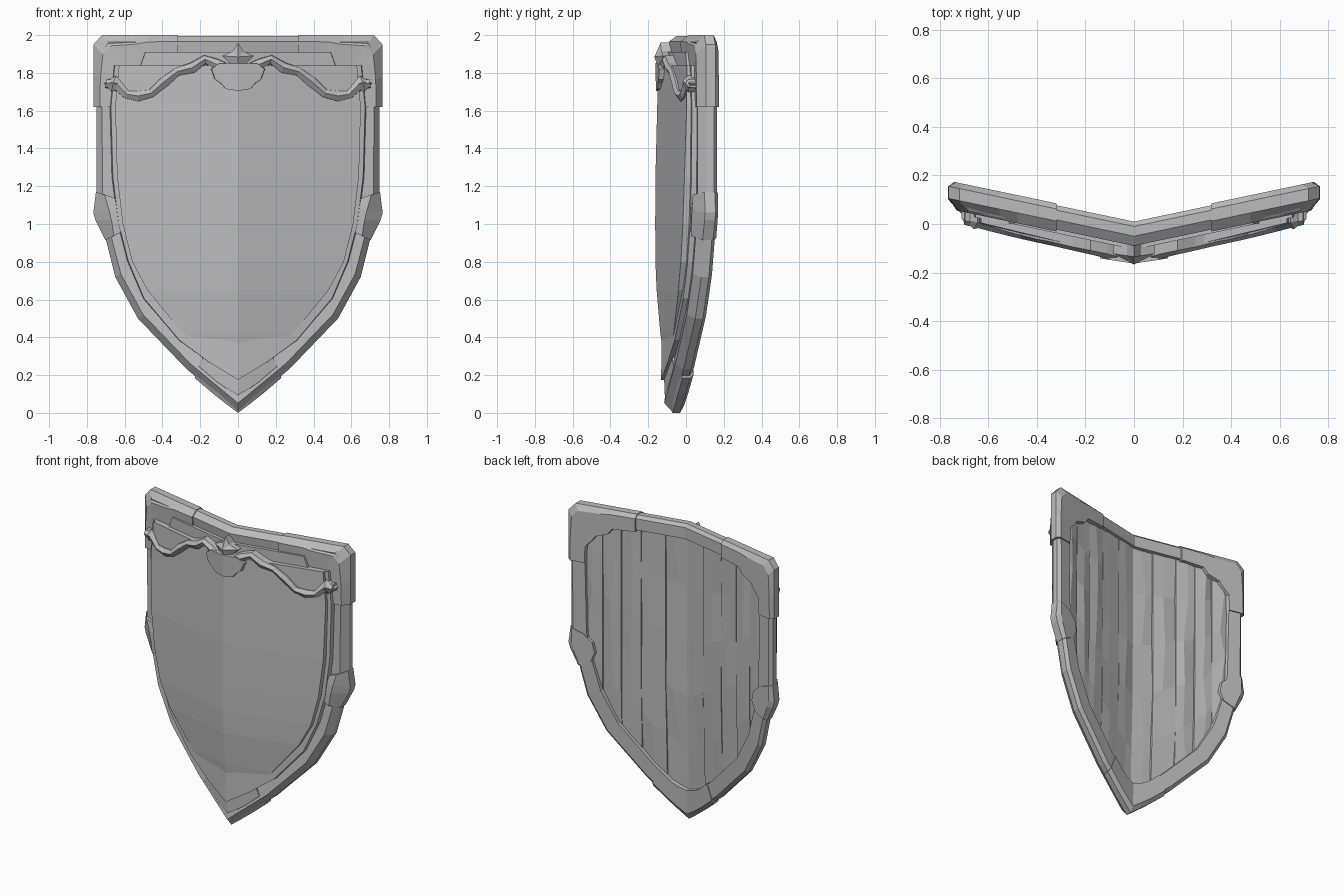
import bpy, bmesh, random
from mathutils import Matrix, Vector

random.seed(4)
cube = bpy.data.objects.get("Cube")
if cube:
    bpy.data.objects.remove(cube)

grey = bpy.data.materials.new("stone_grey")
grey.use_nodes = True
grey.diffuse_color = (0.5, 0.5, 0.5, 1)
grey.node_tree.nodes["Principled BSDF"].inputs["Base Color"].default_value = (0.5, 0.5, 0.5, 1)


def fold(x, z):
    """Front of the frame: a shallow V, drawn forward near the tip."""
    return -0.09 + 0.21 * abs(x) - 0.03 * max(0, 0.9 - z)


def face_y(x, z):
    """Front of the domed panel."""
    return (-0.163 + 0.24 * abs(x) + 0.055 * max(0, (0.9 - z) / 0.68) ** 2
            + 0.015 * max(0, (z - 1.2) / 0.6))


def loft(name, sections, closed=True, caps=(True, True), mirror=True):
    """Skin a row of matching sections, then mirror across x = 0."""
    bm = bmesh.new()
    rows = [[bm.verts.new(p) for p in s] for s in sections]
    n = len(rows[0])
    for a, b in zip(rows, rows[1:]):
        for i in range(n if closed else n - 1):
            j = (i + 1) % n
            bm.faces.new((a[i], a[j], b[j], b[i]))
    for use, row in zip(caps, (rows[0], rows[-1])):
        if use:
            bm.faces.new(row)
    bmesh.ops.remove_doubles(bm, verts=bm.verts, dist=0.0005)
    if mirror:
        bmesh.ops.mirror(bm, geom=bm.verts[:] + bm.edges[:] + bm.faces[:],
                         matrix=Matrix(), merge_dist=0.0005, axis='X')
    bmesh.ops.recalc_face_normals(bm, faces=bm.faces)
    mesh = bpy.data.meshes.new(name)
    bm.to_mesh(mesh)
    bm.free()
    mesh.materials.append(grey)
    obj = bpy.data.objects.new(name, mesh)
    bpy.context.collection.objects.link(obj)
    return obj


def rim(name, stations, profile, caps=(True, True)):
    """Sweep a profile of (across, depth) between outer and inner outlines."""
    sections = []
    for ox, oz, ix, iz in stations:
        s = []
        for t, d in profile:
            x, z = ox + (ix - ox) * t, oz + (iz - oz) * t
            s.append((x, fold(x, z) + d, z))
        sections.append(s)
    return loft(name, sections, caps=caps)


def plate(name, outline, front, back, grow=0.0):
    """Folded plate from a half outline; grow widens the back edge."""
    f = [(x, front(x, z), z) for x, z in outline]
    b = [(x * (1 + grow), back(x, z), z) for x, z in outline]
    return loft(name, [f, b], closed=False)


# Outer frame
frame_profile = [(0.3, 0), (0, 0.04), (0, 0.08), (0.2, 0.1), (1, 0.1), (1.05, 0.01)]
rim("frame", [
    (0, 1.995, 0, 1.90), (0.35, 1.995, 0.35, 1.90), (0.71, 1.99, 0.62, 1.90),
    (0.75, 1.94, 0.64, 1.86), (0.75, 1.62, 0.65, 1.62), (0.75, 1.15, 0.64, 1.15),
    (0.70, 0.92, 0.60, 0.95), (0.65, 0.72, 0.55, 0.77), (0.53, 0.5, 0.44, 0.57),
    (0.27, 0.23, 0.21, 0.33), (0, 0.01, 0, 0.15)], frame_profile, (False, False))

# Corner brackets, side clasps and tip guard
heavy = [(0.3, -0.008), (0, 0.035), (0, 0.085), (0.2, 0.108), (1, 0.108), (1, 0.0)]
rim("corner_brackets", [
    (0.32, 2.0, 0.32, 1.89), (0.48, 2.0, 0.47, 1.88), (0.56, 2.0, 0.50, 1.84),
    (0.72, 2.0, 0.58, 1.81), (0.765, 1.95, 0.60, 1.78), (0.765, 1.78, 0.645, 1.73),
    (0.765, 1.62, 0.65, 1.62)], heavy)
rim("side_clasps", [
    (0.752, 1.17, 0.66, 1.14), (0.766, 1.06, 0.60, 1.09),
    (0.755, 1.02, 0.585, 1.02), (0.703, 0.915, 0.61, 0.96)],
    [(0.5, -0.022), (0, 0.03), (0, 0.085), (0.2, 0.106), (1, 0.106), (1, -0.01)])
rim("tip_guard", [
    (0.23, 0.185, 0.18, 0.31), (0.13, 0.1, 0.1, 0.24), (0.06, 0.045, 0.06, 0.22),
    (0, 0, 0, 0.2)],
    [(0.5, 0.0), (0, 0.045), (0, 0.085), (0.2, 0.106), (1, 0.106), (1, -0.005)],
    (True, False))

# Domed front panel
panel_edge = [(0.63, 1.84), (0.65, 1.62), (0.64, 1.25), (0.61, 1.0), (0.56, 0.8),
              (0.48, 0.65), (0.3, 0.43), (0.15, 0.315), (0, 0.22)]
loft("front_panel", [
    [(0, face_y(0, z), z), (x, face_y(x, z), z),
     (x, fold(x, z) + 0.04, z), (0, fold(0, z) + 0.04, z)]
    for x, z in panel_edge], closed=False, caps=(True, False))

# Stepped border around the panel
border = [(0, 1.83)] + [(x * 1.035, z - 0.045 * (z < 0.7)) for x, z in panel_edge]
plate("panel_border", border,
      lambda x, z: fold(x, z) - 0.02, lambda x, z: fold(x, z) + 0.03, 0.015)

# Trim between the panel and the top bar
plate("upper_trim", [(0, 1.91), (0.49, 1.91), (0.53, 1.80), (0, 1.80)],
      lambda x, z: fold(x, z) - 0.015, lambda x, z: fold(x, z) + 0.05, 0.01)

# Rough boards on the back
lower = [(0, 0.08), (0.23, 0.28), (0.48, 0.53), (0.6, 0.74), (0.65, 0.93), (0.69, 1.15)]


def board_bottom(x):
    x = abs(x)
    for (x0, z0), (x1, z1) in zip(lower, lower[1:]):
        if x <= x1:
            return z0 + (z1 - z0) * (x - x0) / (x1 - x0)
    return lower[-1][1]


edges = [0, 0.14, 0.3, 0.43, 0.55, 0.68]
for side, label in ((1, "left"), (-1, "right")):
    for k, (a, b) in enumerate(zip(edges, edges[1:])):
        sections = []
        for step in range(6):
            wob = random.uniform(-0.02, 0.02)
            cols = [(a, 0.078), ((a + b) / 2 + wob, 0.078 + random.uniform(-0.006, 0.012)),
                    (b - 0.003, 0.078 + random.uniform(-0.01, 0.004)), (b - 0.003, 0.03), (a, 0.03)]
            s = []
            for x, d in cols:
                low = board_bottom(x)
                z = low + (1.94 - low) * step / 5
                s.append((side * x, fold(x, z) + d, z))
            sections.append(s)
        loft(f"{label}_back_board_{k + 1}", sections, mirror=False)

# Scrolled garland across the top of the panel
path = [Vector(p) for p in ((0.07, 1.83), (0.12, 1.845), (0.175, 1.87), (0.24, 1.825),
                            (0.32, 1.805), (0.39, 1.75), (0.46, 1.69), (0.53, 1.675),
                            (0.59, 1.685), (0.64, 1.735), (0.70, 1.745))]
sections = []
for i, p in enumerate(path):
    way = (path[min(i + 1, len(path) - 1)] - path[max(i - 1, 0)]).normalized()
    side = Vector((-way.y, way.x))
    width = 0.032 if i % 2 else 0.025
    s = []
    for t, d in ((1, 0.05), (0.9, -0.005), (0.1, -0.022), (-0.8, -0.005), (-1, 0.05)):
        q = p + side * t * width
        s.append((q.x, face_y(p.x, p.y) + d, q.y))
    sections.append(s)
loft("garland", sections)

# Curled garland ends
loft("garland_curls", [
    [(x, face_y(x, z) + d, z) for x, z in ((0.60, 1.73), (0.645, 1.785),
                                           (0.712, 1.745), (0.67, 1.70))]
    for d in (0.05, 0.0)] + [[(0.66, face_y(0.66, 1.75) - 0.03, 1.75)] * 4],
    caps=(True, False))

# Scalloped crest below the centre gem
scallop = [(0, 1.85), (0.10, 1.85), (0.14, 1.82), (0.12, 1.765), (0.09, 1.745),
           (0.065, 1.715), (0, 1.705)]
plate("crest_scallop", scallop,
      lambda x, z: -0.163 + 0.15 * x + 0.1 * max(0, 1.75 - z),
      lambda x, z: face_y(x, z) + 0.04, 0.05)

# Pointed centre gem
star = [(0, 1.96), (0.028, 1.915), (0.085, 1.89), (0.04, 1.845), (0, 1.785)]
loft("crest_gem", [
    [(x, -0.08, z) for x, z in star],
    [(x, -0.135 + 0.15 * x, z) for x, z in star],
    [(0, -0.167, 1.885)] * len(star)], closed=False, caps=(True, False))
